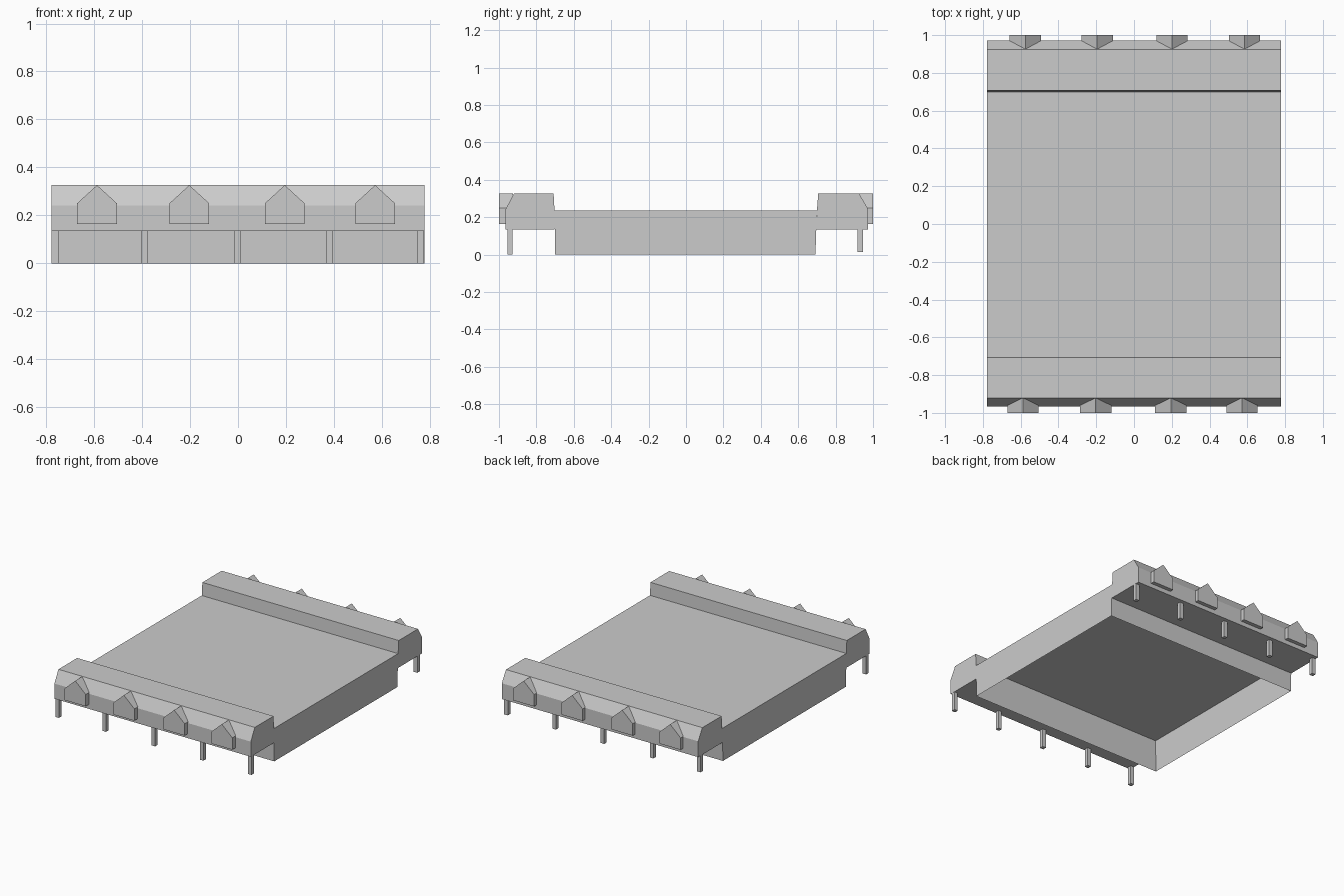
import bpy, bmesh

cube = bpy.data.objects.get("Cube")
if cube:
    bpy.data.objects.remove(cube, do_unlink=True)

# One plain grey for everything
grey = bpy.data.materials.new("plain grey")
grey.use_nodes = True
grey.diffuse_color = (0.6, 0.6, 0.6, 1)
grey.node_tree.nodes["Principled BSDF"].inputs["Base Color"].default_value = (0.6, 0.6, 0.6, 1)

HALF = 0.777      # half width of the platform
DECK = 0.236      # deck height
UNDER = 0.134     # underside of the end beams


def finish(name, bm):
    mesh = bpy.data.meshes.new(name)
    bmesh.ops.recalc_face_normals(bm, faces=bm.faces)
    bm.to_mesh(mesh)
    bm.free()
    mesh.materials.append(grey)
    obj = bpy.data.objects.new(name, mesh)
    bpy.context.collection.objects.link(obj)
    return obj


def prism(name, ring_a, ring_b, closed=True):
    """Join two matching outlines with side faces and cap both ends."""
    bm = bmesh.new()
    a = [bm.verts.new(p) for p in ring_a]
    b = [bm.verts.new(p) for p in ring_b]
    bm.faces.new(a)
    bm.faces.new(b[::-1])
    n = len(a)
    for i in range(n if closed else n - 1):
        j = (i + 1) % n
        bm.faces.new((a[i], b[i], b[j], a[j]))
    return finish(name, bm)


def along_x(name, profile, closed=True):
    return prism(name, [(-HALF, y, z) for y, z in profile],
                 [(HALF, y, z) for y, z in profile], closed)


# Deck: a thin shell with four walls, open underneath
along_x("deck_shell", [(-0.7, 0), (-0.703, DECK), (0.7, DECK), (0.692, 0)], closed=False)

# End beams, open where they meet the deck wall
along_x("front_beam", [(-0.702, UNDER), (-0.965, UNDER), (-0.965, 0.242), (-0.92, 0.327),
                       (-0.708, 0.327), (-0.703, DECK)], closed=False)
along_x("back_beam", [(0.697, UNDER), (0.972, UNDER), (0.972, 0.247), (0.925, 0.327),
                      (0.707, 0.327), (0.7, DECK)], closed=False)


def gable(name, x, y_out, y_in):
    w = 0.083
    outline = [(-w, 0.165), (w, 0.165), (w, 0.25), (0, 0.326), (-w, 0.25)]
    prism(name, [(x + u, y_out, z) for u, z in outline],
          [(x + u, y_in, z) for u, z in outline])


def leg(name, x, y, foot):
    w = 0.014
    square = [(x - w, y - w), (x + w, y - w), (x + w, y + w), (x - w, y + w)]
    prism(name, [(u, v, foot) for u, v in square], [(u, v, UNDER) for u, v in square])


# Gabled blocks and thin legs on both ends
ends = {"front": (-1, [-0.588, -0.203, 0.195, 0.572], -0.941, 0.0),
        "back": (1, [-0.575, -0.195, 0.201, 0.585], 0.932, 0.015)}
for end, (side, centres, leg_y, foot) in ends.items():
    for i, x in enumerate(centres):
        gable(f"{end}_gable_{i + 1}", x, side, side * 0.924)
    for i, x in enumerate([-0.763, -0.39, -0.001, 0.381, 0.762]):
        leg(f"{end}_leg_{i + 1}", x, leg_y, foot)
